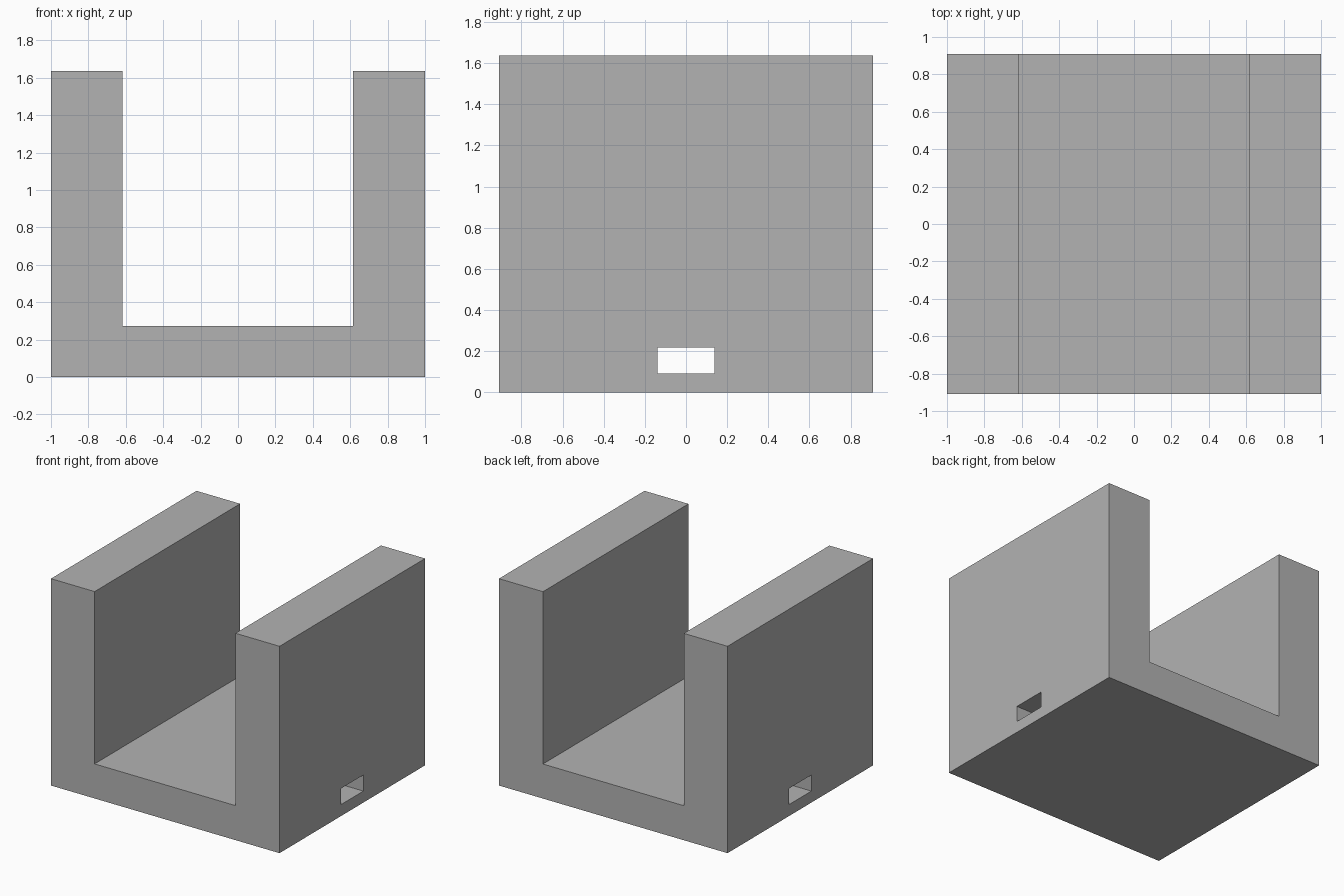
import bpy
import bmesh

default_cube = bpy.data.objects.get("Cube")
if default_cube:
    bpy.data.objects.remove(default_cube, do_unlink=True)

HALF_X, HALF_Y, HEIGHT = 1.0, 0.909, 1.636
FLOOR = 0.273
INNER_LEFT, INNER_RIGHT = 0.615, -0.618

# Plain grey material
grey = bpy.data.materials.new("plain grey")
grey.use_nodes = True
colour = (0.45, 0.45, 0.45, 1)
grey.diffuse_color = colour
grey.node_tree.nodes["Principled BSDF"].inputs["Base Color"].default_value = colour


def extrude_profile(name, points, direction):
    """Extrude a closed flat outline along a direction into a solid."""
    bm = bmesh.new()
    face = bm.faces.new([bm.verts.new(p) for p in points])
    result = bmesh.ops.extrude_face_region(bm, geom=[face], use_keep_orig=True)
    moved = [v for v in result["geom"] if isinstance(v, bmesh.types.BMVert)]
    bmesh.ops.translate(bm, verts=moved, vec=direction)
    bmesh.ops.recalc_face_normals(bm, faces=bm.faces)
    mesh = bpy.data.meshes.new(name)
    bm.to_mesh(mesh)
    bm.free()
    mesh.materials.append(grey)
    obj = bpy.data.objects.new(name, mesh)
    bpy.context.scene.collection.objects.link(obj)
    return obj


# U-shaped block: two walls joined by a floor
outline = [(-HALF_X, 0), (HALF_X, 0), (HALF_X, HEIGHT), (INNER_LEFT, HEIGHT),
           (INNER_LEFT, FLOOR), (INNER_RIGHT, FLOOR), (INNER_RIGHT, HEIGHT),
           (-HALF_X, HEIGHT)]
block = extrude_profile("u_channel_block", [(x, -HALF_Y, z) for x, z in outline],
                        (0, 2 * HALF_Y, 0))

# Rectangular slot running sideways through the floor
slot = [(-0.138, 0.091), (0.138, 0.091), (0.138, 0.218), (-0.138, 0.218)]
cutter = extrude_profile("slot_cutter", [(-1.2, y, z) for y, z in slot], (2.4, 0, 0))
cutter.hide_render = True
cutter.hide_viewport = True
cutter.display_type = 'WIRE'

cut = block.modifiers.new("strap slot", 'BOOLEAN')
cut.operation = 'DIFFERENCE'
cut.solver = 'EXACT'
cut.object = cutter
